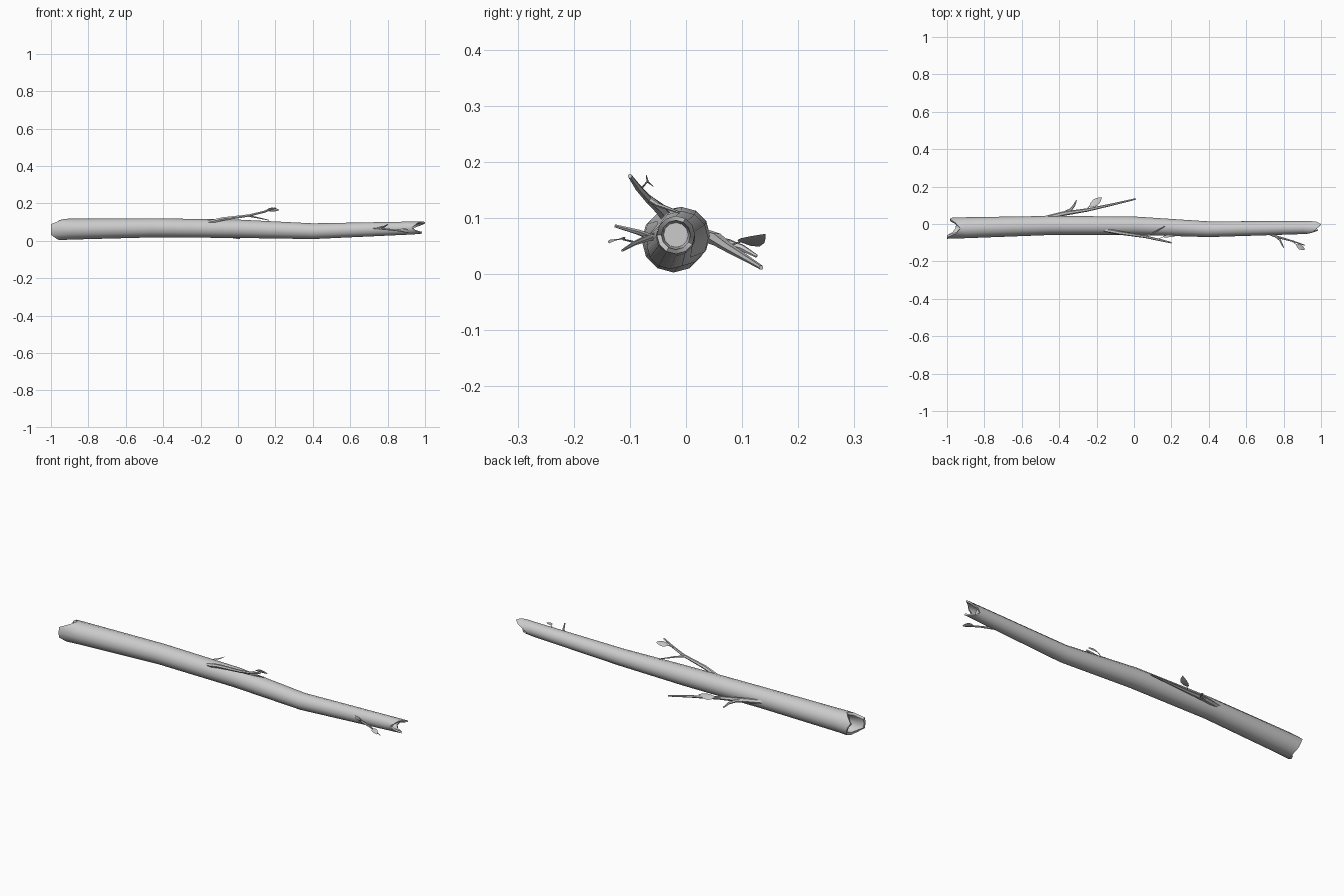
import bpy, math
from mathutils import Vector

if "Cube" in bpy.data.objects:
    bpy.data.objects.remove(bpy.data.objects["Cube"])


def make_object(name, verts, faces, angle=40):
    mesh = bpy.data.meshes.new(name)
    mesh.from_pydata(verts, [], faces)
    obj = bpy.data.objects.new(name, mesh)
    bpy.context.collection.objects.link(obj)
    bpy.ops.object.select_all(action='DESELECT')
    obj.select_set(True)
    bpy.context.view_layer.objects.active = obj
    bpy.ops.object.mode_set(mode='EDIT')
    bpy.ops.mesh.select_all(action='SELECT')
    bpy.ops.mesh.normals_make_consistent(inside=False)
    bpy.ops.object.mode_set(mode='OBJECT')
    bpy.ops.object.shade_smooth_by_angle(angle=math.radians(angle))
    return obj


def skin(rings):
    """Join equal rings of points with quads and cap both ends."""
    n = len(rings[0])
    verts = [p for r in rings for p in r]
    faces = [(i * n + k, i * n + (k + 1) % n, (i + 1) * n + (k + 1) % n, (i + 1) * n + k)
             for i in range(len(rings) - 1) for k in range(n)]
    faces += [tuple(range(n)), tuple(range(len(verts) - n, len(verts)))]
    return verts, faces


def twig(name, pts, radii, sides=6):
    pts = [Vector(p) for p in pts]
    rings = []
    for i, p in enumerate(pts):
        t = (pts[min(i + 1, len(pts) - 1)] - pts[max(i - 1, 0)]).normalized()
        u = t.cross(Vector((0, 0, 1))).normalized()
        v = u.cross(t)
        rings.append([p + radii[i] * (u * math.cos(a) + v * math.sin(a))
                      for a in (2 * math.pi * k / sides for k in range(sides))])
    return make_object(name, *skin(rings))


def leaf(name, base, tip, side, width):
    """Pointed leaf blade, slightly folded along its middle vein."""
    base, tip = Vector(base), Vector(tip)
    axis = tip - base
    side = Vector(side)
    side = (side - axis * side.dot(axis) / axis.length_squared).normalized()
    up = axis.cross(side).normalized()
    verts, faces = [], []
    for t, w in ((0, .08), (.2, .7), (.45, 1), (.7, .8), (.88, .4), (1, .03)):
        c = base + axis * t - up * width * .3 * t * t
        for s in (-1, 0, 1):
            verts.append(c + side * s * w * width / 2 + up * abs(s) * w * width * .12)
    for i in range(5):
        for j in range(2):
            a = i * 3 + j
            faces.append((a, a + 1, a + 4, a + 3))
    return make_object(name, verts, faces)


# Trunk: bent tapering log with jagged hollow ends
SIDES = 12


def ring(x, y, z, r):
    xs = x if isinstance(x, (list, tuple)) else [x] * SIDES
    return [(xs[k], y + r * math.cos(2 * math.pi * k / SIDES),
             z + r * math.sin(2 * math.pi * k / SIDES)) for k in range(SIDES)]


left = (-.97, -.985, -.955, -.93, -.95, -1, -1, -1, -.97, -.955, -.95, -.96)
right = (.945, .98, 1, .985, .965, .95, .93, .95, .985, .97, .94, .93)
rings = [ring(-.925, -.021, .06, .032), ring(left, -.022, .06, .044),
         ring(left, -.022, .06, .057),
         ring(-.9, -.02, .062, .056), ring(-.45, -.008, .069, .051),
         ring(0, -.009, .064, .049), ring(.4, -.028, .051, .042),
         ring(.9, -.019, .067, .035),
         ring(right, -.018, .07, .034), ring(right, -.018, .07, .026),
         ring(.915, -.018, .07, .022)]
make_object("log", *skin(rings))

# Back twig, its hooked stub and leaf
twig("back_twig", [(-.48, .030, .070), (-.38, .055, .062), (-.25, .075, .048),
                   (-.1, .108, .028), (.01, .134, .012)], [.012, .012, .009, .006, .004])
twig("back_stub", [(-.39, .052, .06), (-.34, .075, .055), (-.32, .10, .047),
                   (-.308, .126, .032)], [.009, .008, .006, .003])
twig("back_leaf_stem", [(-.26, .075, .05), (-.235, .098, .058)], [.002, .0015], 5)
leaf("back_leaf", (-.238, .096, .058), (-.17, .138, .06), (.5, -.8, .35), .042)

# Upper front twig, its side shoot and leaf
twig("upper_twig", [(-.16, -.032, .098), (-.08, -.047, .117), (.06, -.068, .135),
                    (.14, -.086, .155), (.2, -.1, .175)], [.011, .010, .007, .006, .004])
twig("upper_shoot", [(.05, -.065, .134), (.1, -.050, .124), (.165, -.012, .110)],
     [.006, .004, .002])
twig("upper_leaf_stem", [(.12, -.082, .15), (.155, -.07, .164)], [.002, .0015], 5)
leaf("upper_leaf", (.152, -.070, .164), (.22, -.06, .168), (0, .5, -.8), .026)

# Small front twig near the thin end, its stub and leaf
twig("small_twig", [(.71, -.048, .07), (.77, -.070, .064), (.85, -.092, .055),
                    (.915, -.114, .042)], [.007, .006, .004, .002])
twig("small_stub", [(.75, -.06, .065), (.78, -.085, .075), (.80, -.126, .086)],
     [.006, .005, .003])
twig("small_leaf_stem", [(.84, -.09, .057), (.872, -.112, .062)], [.002, .0015], 5)
leaf("small_leaf", (.868, -.11, .062), (.912, -.138, .063), (.5, .8, .15), .028)
